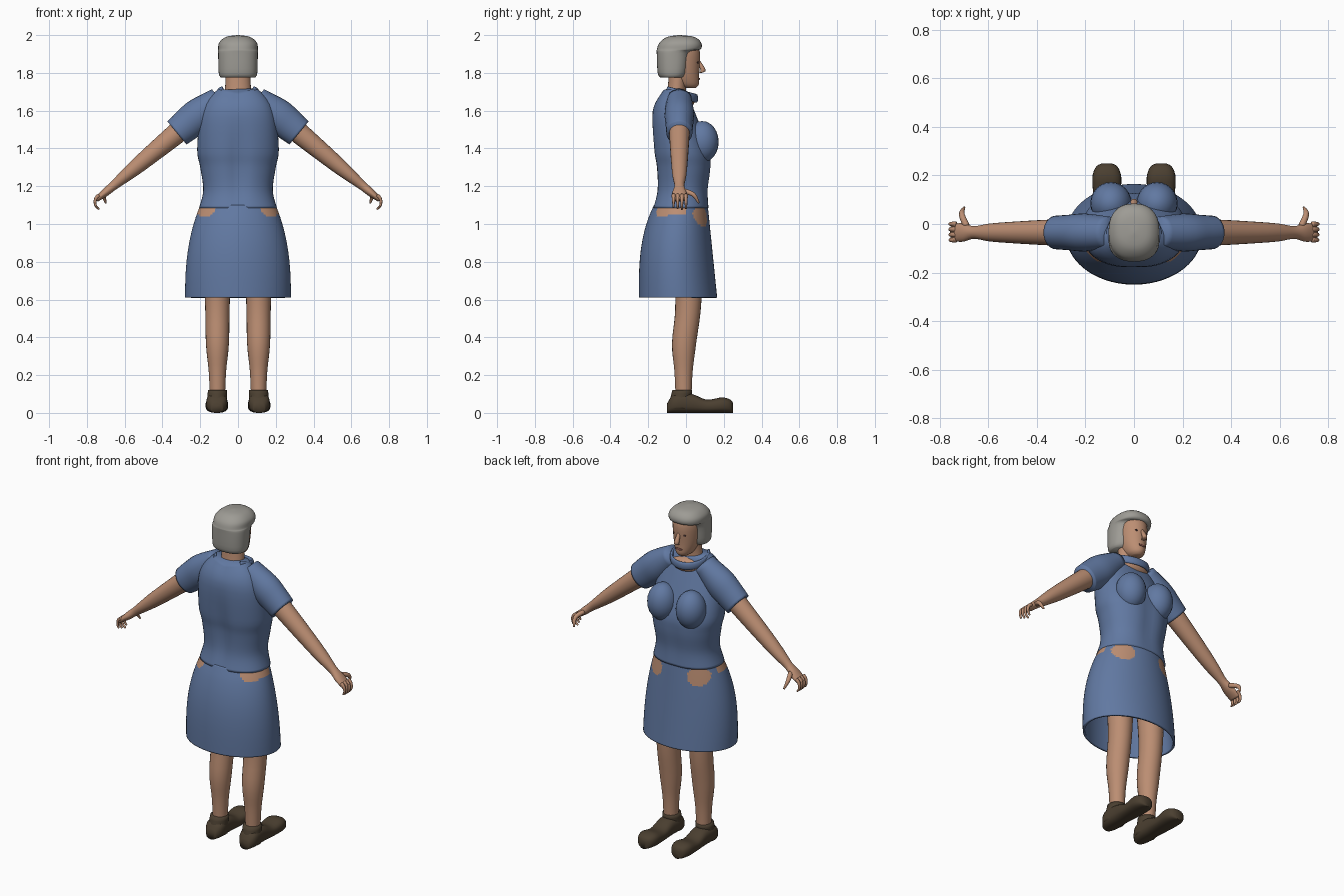
import bpy, bmesh, math
from mathutils import Vector

cube = bpy.data.objects.get("Cube")
if cube:
    bpy.data.objects.remove(cube, do_unlink=True)


def material(name, *rgb):
    mat = bpy.data.materials.new(name)
    mat.use_nodes = True
    mat.diffuse_color = (*rgb, 1)
    shader = mat.node_tree.nodes["Principled BSDF"]
    shader.inputs["Base Color"].default_value = (*rgb, 1)
    shader.inputs["Roughness"].default_value = .8
    return mat


blue = material("dress blue", .12, .19, .36)
skin_tone = material("skin", .5, .27, .17)
grey = material("hair grey", .34, .33, .3)
brown = material("shoe brown", .07, .05, .03)
dark = material("eye dark", .06, .03, .03)
lips = material("lips", .26, .1, .08)

X_AXIS, Y_AXIS, Z_AXIS = Vector((1, 0, 0)), Vector((0, 1, 0)), Vector((0, 0, 1))


def finish(name, bm, *mats):
    bmesh.ops.recalc_face_normals(bm, faces=bm.faces)
    for face in bm.faces:
        face.smooth = True
    mesh = bpy.data.meshes.new(name)
    bm.to_mesh(mesh)
    bm.free()
    for mat in mats:
        mesh.materials.append(mat)
    obj = bpy.data.objects.new(name, mesh)
    bpy.context.collection.objects.link(obj)
    return obj


def smooth_path(keys, steps):
    # Catmull-Rom curve through the key sections
    path = []
    last = len(keys) - 1
    for i in range(last):
        group = [keys[max(i - 1, 0)], keys[i], keys[i + 1], keys[min(i + 2, last)]]
        for k in range(steps):
            t = k / steps
            path.append([b + t * (c - a + t * (2 * a - 5 * b + 4 * c - d
                                               + t * (3 * b - a - 3 * c + d))) / 2
                         for a, b, c, d in zip(*group)])
    return path + [list(keys[-1])]


def rounded(value, power):
    return math.copysign(abs(value) ** (2 / power), value)


def loft(name, keys, *mats, ref=X_AXIS, axis=None, segs=24, steps=4, power=2,
         caps=True, side=1, rule=None, bend=None):
    """Skin elliptical sections (x, y, z, radius along ref, other radius)."""
    path = smooth_path(keys, steps)
    points = [Vector(section[:3]) for section in path]
    bm = bmesh.new()
    rings = []
    for i, (centre, section) in enumerate(zip(points, path)):
        ahead, behind = points[min(i + 1, len(points) - 1)], points[max(i - 1, 0)]
        along = axis or (ahead - behind).normalized()
        first = (ref - along * ref.dot(along)).normalized()
        second = along.cross(first)
        ring = []
        for k in range(segs):
            angle = math.tau * k / segs
            co = (centre + first * section[3] * rounded(math.cos(angle), power)
                  + second * section[4] * rounded(math.sin(angle), power))
            if bend:
                co = bend(co)
            co.x *= side
            ring.append(bm.verts.new(co))
        rings.append(ring)
    for low, high in zip(rings, rings[1:]):
        for k in range(segs):
            j = (k + 1) % segs
            bm.faces.new((low[k], low[j], high[j], high[k]))
    if caps:
        bm.faces.new(rings[0])
        bm.faces.new(rings[-1])
    if rule:
        for face in bm.faces:
            face.material_index = rule(face.calc_center_median())
    return finish(name, bm, *mats)


def stack(name, rows, *mats, **options):
    """Upright loft from rows of (z, half width, back y, front y)."""
    keys = [(0, (back + front) / 2, z, half, (front - back) / 2)
            for z, half, back, front in rows]
    return loft(name, keys, *mats, axis=Z_AXIS, **options)


def ball(name, centre, radii, mat, segs=24):
    bm = bmesh.new()
    bmesh.ops.create_uvsphere(bm, u_segments=segs, v_segments=segs // 2, radius=1)
    for vert in bm.verts:
        vert.co = Vector(c + r * q for c, r, q in zip(centre, radii, vert.co))
    return finish(name, bm, mat)


# Skirt flaring to the hem, with bare patches at the hips
def hip_patch(co):
    across, height = (.175, 1.09) if co.y < 0 else (.14, 1.04)
    return int(math.hypot(abs(co.x) - across, co.z - height) < .055)


def skirt_row(t):
    return .61 + .49 * t, .28 - .08 * t ** 2.5, .08 * t ** 3 - .25, .165 - .05 * t


skirt = stack("skirt", [skirt_row(i / 8) for i in range(9)], blue, skin_tone,
              segs=112, steps=6, caps=False, rule=hip_patch)
skirt.modifiers.new("thickness", 'SOLIDIFY').thickness = .012
ball("pelvis", (0, -.03, 1), (.19, .12, .12), skin_tone)


# Tunic with a soft fold down the middle and raised shoulders
def fold(co):
    depth = .02 * math.exp(-(co.x / .045) ** 2 - ((co.z - 1.3) / .2) ** 2)
    co.y += depth if co.y < -.03 else -depth / 2
    co.z += 2 * max(co.z - 1.6, 0) * (abs(co.x) - .06)
    return co


stack("tunic", [(1.085, .206, -.177, .122), (1.18, .184, -.158, .12),
                (1.3, .2, -.162, .135), (1.4, .216, -.175, .125),
                (1.6, .19, -.178, .045), (1.71, .1, -.125, 0)],
      blue, segs=48, steps=5, power=2.2, bend=fold)

# Neck, chest and open collar
stack("neck", [(1.62, .085, -.12, .02), (1.7, .07, -.1, 0), (1.8, .065, -.09, .01)], skin_tone)
ball("chest_skin", (0, -.01, 1.65), (.095, .055, .045), skin_tone)


def collar_section(angle):
    x, y = math.sin(angle), math.cos(angle)
    return .105 * x, .095 * y - .04, 1.69 - .025 * y, .023, .009


loft("collar", [collar_section(i / 4) for i in range(-9, 10)], blue,
     ref=Z_AXIS, segs=12, steps=2)

# Head and face
stack("head", [(1.72, .025, -.01, .05), (1.74, .048, -.06, .068), (1.8, .07, -.1, .07),
               (1.9, .08, -.12, .075), (1.95, .07, -.1, .06)], skin_tone, segs=32)
loft("nose", [(0, .06, 1.875, .007, .008), (0, .09, 1.815, .015, .014),
              (0, .075, 1.8, .01, .006)], skin_tone, axis=Z_AXIS, segs=12)
ball("mouth", (0, .069, 1.768), (.024, .005, .006), lips)

# Bobbed hair with a fringe
stack("hair", [(1.775, .09, -.135, -.01), (1.8, .102, -.15, .01), (1.905, .105, -.155, .03),
               (1.925, .105, -.154, .078), (1.96, .1, -.14, .08), (1.99, .065, -.1, .045),
               (2, .004, -.04, -.03)], grey, segs=40, power=2.35)


def arm_point(x):
    # Centre line sloping down from the shoulder
    return x, -.035, 1.75 - .83 * x


def shoe_section(y, half, top):
    return .112, y, top / 2, half, top / 2


def finger_section(turn, y, radius):
    # Arc curling down from the knuckle
    return .722 + .035 * math.cos(turn), y, 1.115 + .04 * math.sin(turn), radius, radius


# Paired parts
for tag, side in (("left", 1), ("right", -1)):
    ball(tag + "_eye", (.031 * side, .062, 1.855), (.012, .005, .006), dark)
    ball(tag + "_breast", (.095 * side, .085, 1.435), (.085, .088, .11), blue)

    sleeve = [(.1, .065, .06), (.2, .078, .088), (.27, .073, .086), (.323, .069, .079)]
    loft(tag + "_sleeve", [(*arm_point(x), a, b) for x, a, b in sleeve], blue,
         ref=Y_AXIS, side=side)
    arm = [(.25, .055, .06), (.35, .053, .055), (.52, .043, .043), (.6, .036, .033),
           (.66, .026, .024), (.705, .038, .021), (.75, .036, .012)]
    loft(tag + "_arm", [(*arm_point(x), a, b) for x, a, b in arm], skin_tone,
         ref=Y_AXIS, side=side)

    # Curled fingers and the thumb
    for i, name in enumerate(("index", "middle", "ring", "little")):
        curl = 2.4 - abs(i - 1) / 4
        keys = [finger_section(1.2 - curl * t / 4, -.022 * i, .011 - .0015 * t)
                for t in range(5)]
        loft(f"{tag}_{name}_finger", keys, skin_tone, ref=Y_AXIS, segs=10, side=side)
    thumb = [(.69, -.01, 1.175, .014), (.71, .04, 1.155, .012), (.7, .068, 1.11, .005)]
    loft(tag + "_thumb", [(*key, key[-1]) for key in thumb], skin_tone, segs=10, side=side)

    # Leg with a calf
    leg = [(1, 0, .085), (.6, .013, .066), (.37, -.01, .061), (.22, -.013, .046),
           (.08, -.013, .04)]
    loft(tag + "_leg", [(.109, y, z, r, r * 1.05) for z, y, r in leg], skin_tone,
         axis=Z_AXIS, side=side)

    # Shoe with a raised ankle and a rounded toe
    loft(tag + "_shoe_ankle", [(.112, -.035, .02, .056, .062), (.109, -.02, .122, .05, .052)],
         brown, axis=Z_AXIS, side=side)
    foot = [(-.1, .03, .05), (-.06, .055, .1), (.03, .053, .1), (.11, .055, .07),
            (.19, .06, .082), (.235, .045, .07), (.25, .02, .05)]
    loft(tag + "_shoe_foot", [shoe_section(*row) for row in foot], brown,
         axis=Y_AXIS, side=side, power=2.6)
